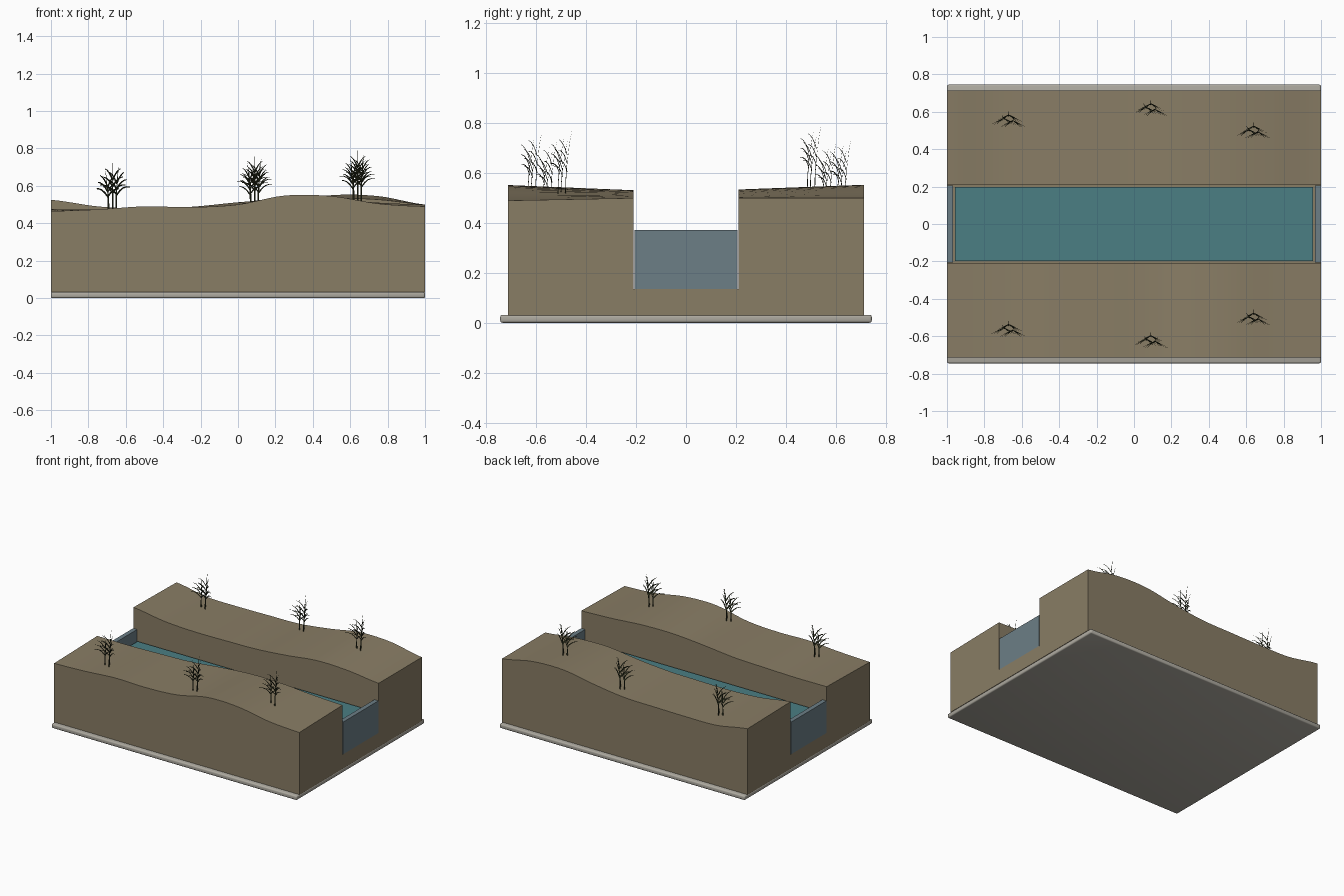
import bpy
import bmesh
import math
from mathutils import Vector

cube = bpy.data.objects.get("Cube")
if cube:
    bpy.data.objects.remove(cube, do_unlink=True)


def material(name, rgb):
    mat = bpy.data.materials.new(name)
    mat.use_nodes = True
    colour = (*rgb, 1)
    mat.diffuse_color = colour
    bsdf = next(n for n in mat.node_tree.nodes if n.type == 'BSDF_PRINCIPLED')
    bsdf.inputs["Base Color"].default_value = colour
    return mat


stone = material("pale stone", (0.42, 0.40, 0.35))
earth = material("brown earth", (0.25, 0.205, 0.13))
water_blue = material("teal water", (0.07, 0.21, 0.23))
slate = material("slate blue", (0.15, 0.21, 0.24))
reed = material("dark reed green", (0.035, 0.042, 0.018))


def make(name, bm, mat, smooth=False):
    bmesh.ops.recalc_face_normals(bm, faces=bm.faces)
    mesh = bpy.data.meshes.new(name)
    bm.to_mesh(mesh)
    bm.free()
    mesh.materials.append(mat)
    obj = bpy.data.objects.new(name, mesh)
    bpy.context.collection.objects.link(obj)
    if smooth:
        bpy.ops.object.select_all(action='DESELECT')
        obj.select_set(True)
        bpy.context.view_layer.objects.active = obj
        bpy.ops.object.shade_smooth_by_angle(angle=math.radians(35))
    return obj


def box(name, low, high, mat, bevel=0):
    low, high = Vector(low), Vector(high)
    bm = bmesh.new()
    bmesh.ops.create_cube(bm, size=1)
    for v in bm.verts:
        v.co = (low + high) / 2 + v.co * (high - low)
    if bevel:
        bmesh.ops.bevel(bm, geom=bm.edges[:], offset=bevel, segments=3,
                        profile=0.5, affect='EDGES')
    return make(name, bm, mat, bool(bevel))


def spline(heights, x):
    """Smooth height at x from samples spaced evenly over -1 to 1."""
    last = len(heights) - 1
    u = (x + 1) / 2 * last
    i = min(int(u), last - 1)
    t = u - i
    a, b, c, d = (heights[max(0, min(last, i + k))] for k in (-1, 0, 1, 2))
    return b + t / 2 * (c - a + t * (2*a - 5*b + 4*c - d + t * (3*(b - c) + d - a)))


# Base slab
box("base_slab", (-1, -0.745, 0), (1, 0.745, 0.032), stone, 0.009)

# Rolling banks with the channel between them, skinned along x
FRONT_OUTER = (0.465, 0.474, 0.49, 0.486, 0.50, 0.548, 0.545, 0.505, 0.49)
FRONT_INNER = (0.475, 0.474, 0.48, 0.488, 0.512, 0.53, 0.528, 0.51, 0.50)
BACK_INNER = (0.525, 0.49, 0.478, 0.48, 0.485, 0.505, 0.533, 0.527, 0.50)
BACK_OUTER = (0.517, 0.476, 0.472, 0.475, 0.48, 0.51, 0.55, 0.545, 0.50)
OUT, INN, FLOOR, BOTTOM = 0.713, 0.21, 0.135, 0.03
STEPS = 48


def section(x):
    return ((-OUT, BOTTOM), (OUT, BOTTOM), (OUT, spline(BACK_OUTER, x)),
            (INN, spline(BACK_INNER, x)), (INN, FLOOR), (-INN, FLOOR),
            (-INN, spline(FRONT_INNER, x)), (-OUT, spline(FRONT_OUTER, x)))


bm = bmesh.new()
rings = []
for i in range(STEPS + 1):
    x = -1 + 2 * i / STEPS
    rings.append([bm.verts.new((x, y, z)) for y, z in section(x)])
for r, s in zip(rings, rings[1:]):
    for k in range(len(r)):
        n = (k + 1) % len(r)
        bm.faces.new((r[k], r[n], s[n], s[k]))
bm.faces.new(rings[0])
bm.faces.new(rings[-1])
make("river_banks", bm, earth, True)

# Water and the panels that close the channel at both ends
box("water", (-0.957, -0.198, FLOOR), (0.957, 0.198, 0.29), water_blue)
for side, label in ((1, "left"), (-1, "right")):
    ends = sorted((side * 0.967, side * 1.0))
    box(label + "_end_panel", (ends[0], -0.207, FLOOR), (ends[1], 0.207, 0.372), slate)


def blade(bm, start, bend, tip, width):
    """Tapered three-sided leaf along a quadratic curve."""
    start, bend, tip = Vector(start), Vector(bend), Vector(tip)
    rings = []
    for i in range(5):
        t = i / 4
        c = start * (1 - t)**2 + bend * 2 * t * (1 - t) + tip * t * t
        tangent = ((bend - start) * (1 - t) + (tip - bend) * t).normalized()
        side = tangent.cross(Vector((0, 1, 0))).normalized()
        up = tangent.cross(side)
        w = width * (1 - 0.85 * t * t)
        rings.append([bm.verts.new(c + o * w)
                      for o in (side, up * 0.6, -side)])
    for r, s in zip(rings, rings[1:]):
        for k in range(3):
            n = (k + 1) % 3
            bm.faces.new((r[k], r[n], s[n], s[k]))
    bm.faces.new(rings[0])
    bm.faces.new(rings[-1])


def tuft(name, x, y):
    bank = (FRONT_INNER, FRONT_OUTER) if y < 0 else (BACK_INNER, BACK_OUTER)
    f = (abs(y) - INN) / (OUT - INN)
    ground = spline(bank[0], x) * (1 - f) + spline(bank[1], x) * f
    bm = bmesh.new()
    for bx, by, h in ((-0.022, 0.0, 0.13), (0.0, 0.018, 0.17), (0.018, -0.012, 0.15)):
        top = Vector((bx * 1.4, by + 0.012, h))
        # Stem and the fine shoot at its tip
        blade(bm, (bx, by, -0.01), (bx, by, h / 2), top, 0.0045)
        blade(bm, top, top + Vector((0, 0.004, 0.04)),
              top + Vector((bx * 0.5, 0.012, 0.075)), 0.0018)
        # Arching leaves in pairs
        for side in (-1, 1):
            for k in range(3):
                root = Vector((bx * 1.2, by + 0.006, h * (0.5 + 0.2 * k)))
                reach = side * (0.07 - 0.014 * k)
                blade(bm, root, root + Vector((reach * 0.45, -0.014, 0.052)),
                      root + Vector((reach, -0.036, 0.042 + 0.01 * k)), 0.0036)
    obj = make(name, bm, reed)
    obj.location = (x, y, ground)


# Reed tufts, three on each bank
for i, (x, y) in enumerate(((-0.67, 0.56), (0.09, 0.62), (0.64, 0.5))):
    tuft("back_reeds_%d" % (i + 1), x, y)
    tuft("front_reeds_%d" % (i + 1), x, -y)
